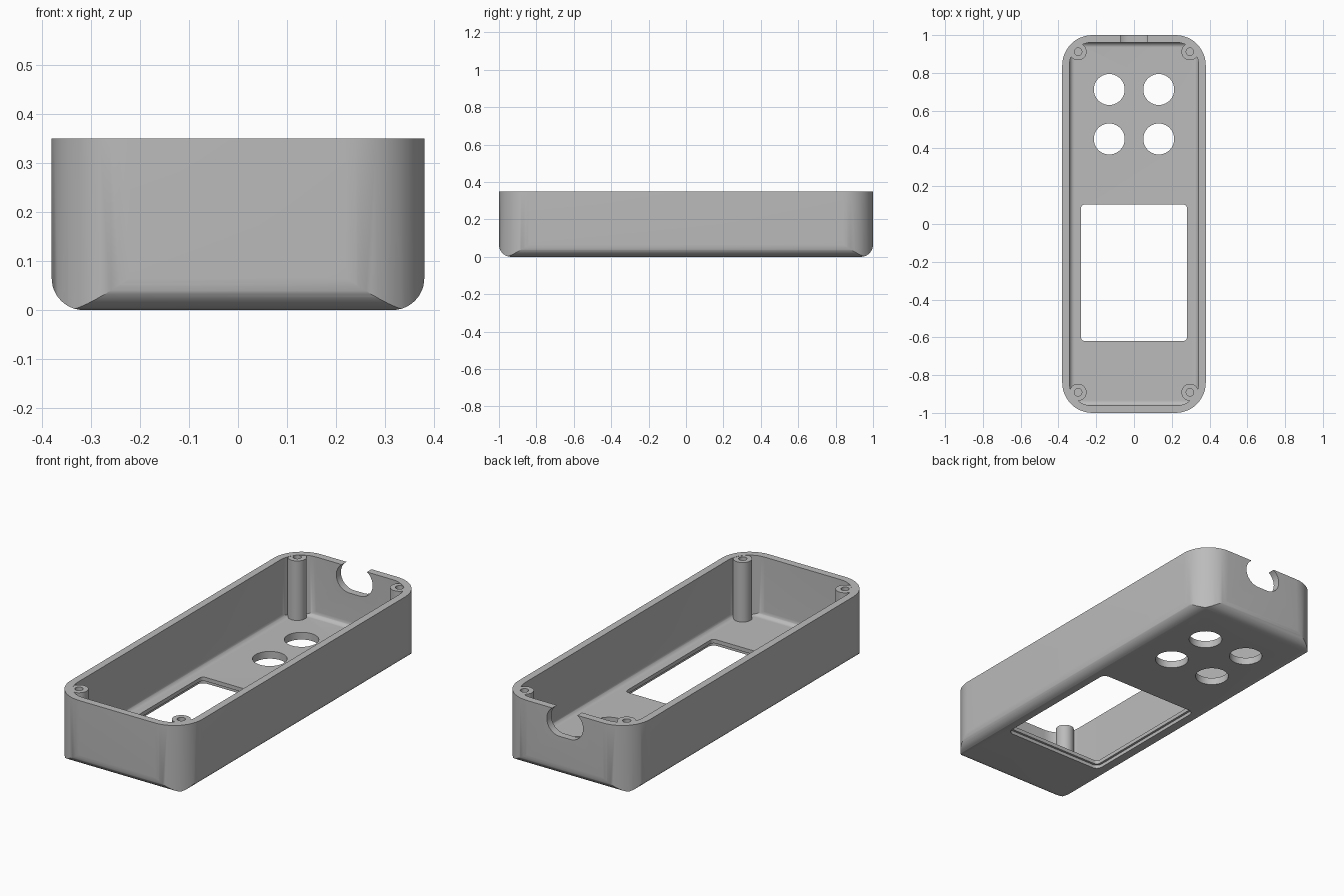
import bpy, bmesh, math
from mathutils import Vector

cube = bpy.data.objects.get("Cube")
if cube:
    bpy.data.objects.remove(cube, do_unlink=True)

WIDTH, LENGTH, HEIGHT = 0.76, 2.0, 0.35
WALL, CORNER, FILLET = 0.038, 0.16, 0.065

plastic = bpy.data.materials.new("grey plastic")
plastic.use_nodes = True
plastic.diffuse_color = (0.5, 0.5, 0.5, 1)
plastic.node_tree.nodes["Principled BSDF"].inputs["Base Color"].default_value = (0.5, 0.5, 0.5, 1)


def rounded(cx, cy, w, h, r, steps=12):
    """Rounded rectangle outline, counter-clockwise."""
    points = []
    for quarter, (sx, sy) in enumerate([(1, 1), (-1, 1), (-1, -1), (1, -1)]):
        for i in range(steps + 1):
            a = math.pi / 2 * (quarter + i / steps)
            p = (cx + sx * (w / 2 - r) + r * math.cos(a),
                 cy + sy * (h / 2 - r) + r * math.sin(a))
            if not points or math.dist(p, points[-1]) > 1e-5:
                points.append(p)
    if math.dist(points[0], points[-1]) < 1e-5:
        points.pop()
    return points


def prism(name, outline, axis, lo, hi):
    """Extrude an outline along an axis from lo to hi."""
    place = {"x": lambda u, v, t: (t, u, v),
             "y": lambda u, v, t: (u, t, v),
             "z": lambda u, v, t: (u, v, t)}[axis]
    bm = bmesh.new()
    base = bm.faces.new([bm.verts.new(place(u, v, lo)) for u, v in outline])
    moved = bmesh.ops.extrude_face_region(bm, geom=[base])["geom"]
    verts = [g for g in moved if isinstance(g, bmesh.types.BMVert)]
    bmesh.ops.translate(bm, verts=verts, vec=Vector(place(0, 0, hi - lo)))
    bmesh.ops.recalc_face_normals(bm, faces=bm.faces)
    mesh = bpy.data.meshes.new(name)
    bm.to_mesh(mesh)
    bm.free()
    mesh.materials.append(plastic)
    obj = bpy.data.objects.new(name, mesh)
    bpy.context.collection.objects.link(obj)
    return obj


def combine(target, tool, operation):
    """Boolean a tool into the target and discard the tool."""
    mod = target.modifiers.new("combine", "BOOLEAN")
    mod.object, mod.operation, mod.solver = tool, operation, "EXACT"
    bpy.context.view_layer.objects.active = target
    bpy.ops.object.modifier_apply(modifier=mod.name)
    bpy.data.objects.remove(tool, do_unlink=True)


def tub(name, inset, top):
    """Rounded block whose bottom edges are filleted along both directions."""
    w, d = WIDTH - 2 * inset, LENGTH - 2 * inset
    r = FILLET - inset
    block = prism(name, rounded(0, 0, w, d, CORNER - inset), "z", inset - 0.1, top)
    across = prism("cross_section", rounded(0, inset + 0.5, w, 1, r), "y", -1.2, 1.2)
    along = prism("long_section", rounded(0, inset + 0.5, d, 1, r), "x", -1.2, 1.2)
    combine(block, across, "INTERSECT")
    combine(block, along, "INTERSECT")
    return block


def disc(x, y, r, steps=10):
    return rounded(x, y, 2 * r, 2 * r, r, steps)


# Hollow shell
shell = tub("enclosure_shell", 0, HEIGHT)
combine(shell, tub("cavity", WALL, HEIGHT + 0.1), "DIFFERENCE")

# Corner screw posts with blind holes
posts = [(sx * 0.296, y) for sx in (-1, 1) for y in (0.912, -0.891)]
for x, y in posts:
    combine(shell, prism("screw_post", disc(x, y, 0.045), "z", 0.02, HEIGHT - 0.001), "UNION")
for x, y in posts:
    combine(shell, prism("screw_hole", disc(x, y, 0.02, 6), "z", 0.1, HEIGHT + 0.1), "DIFFERENCE")

# Four round button openings
for x in (-0.131, 0.131):
    for y in (0.45, 0.712):
        combine(shell, prism("button_hole", disc(x, y, 0.082), "z", -0.1, 0.1), "DIFFERENCE")

# Display window, stepped wider on the outer side
for grow, top in ((0, 0.1), (0.024, 0.018)):
    outline = rounded(0, -0.258, 0.56 + grow, 0.724 + grow, 0.02 + grow / 2, 6)
    combine(shell, prism("display_window", outline, "z", -0.1, top), "DIFFERENCE")

# Cable slot through the back wall, open at the rim
slot = rounded(0, 0.288, 0.21, 0.15, 0.0749)
combine(shell, prism("cable_slot", slot, "y", 0.9, 1.1), "DIFFERENCE")

# Smooth curved faces, keep edges sharp
bpy.ops.object.select_all(action="DESELECT")
shell.select_set(True)
bpy.context.view_layer.objects.active = shell
bpy.ops.object.shade_smooth_by_angle(angle=math.radians(30))
